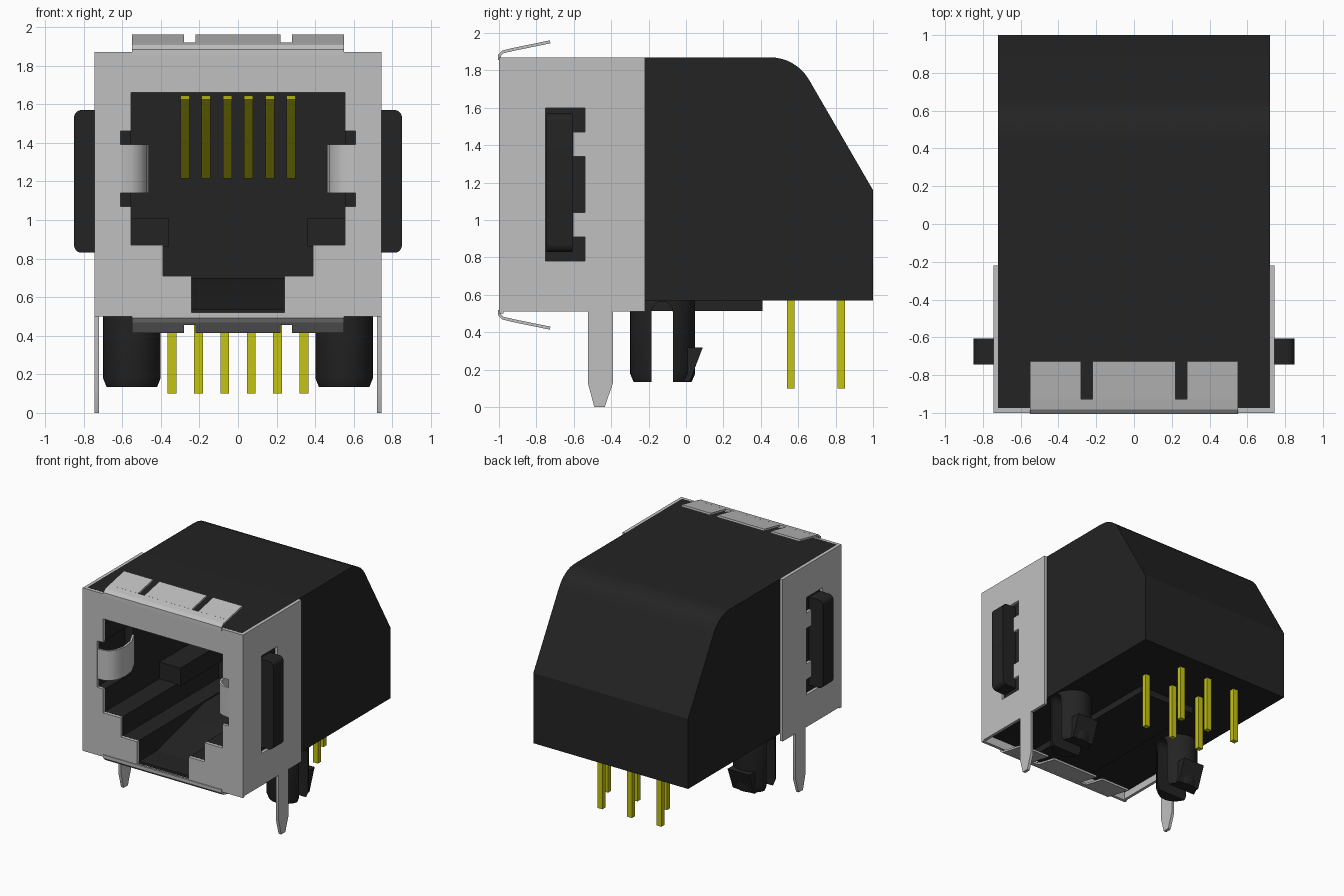
import bpy, bmesh, math
from mathutils import Vector

if "Cube" in bpy.data.objects:
    bpy.data.objects.remove(bpy.data.objects["Cube"])


def material(name, rgb):
    m = bpy.data.materials.new(name)
    m.diffuse_color = (*rgb, 1)
    m.use_nodes = True
    m.node_tree.nodes["Principled BSDF"].inputs["Base Color"].default_value = m.diffuse_color
    return m


BLACK = material("black plastic", (0.017, 0.017, 0.017))
METAL = material("light grey metal", (0.53, 0.53, 0.53))
GOLD = material("yellow gold", (0.55, 0.55, 0.007))


def finish(name, bm, mat):
    bmesh.ops.recalc_face_normals(bm, faces=bm.faces)
    me = bpy.data.meshes.new(name)
    bm.to_mesh(me)
    bm.free()
    ob = bpy.data.objects.new(name, me)
    bpy.context.collection.objects.link(ob)
    if mat:
        me.materials.append(mat)
    return ob


def prism(name, pts, axis, a, b, mat=None):
    """Extrude a 2D outline along an axis from a to b."""
    place = {'X': lambda u, v, d: (d, u, v),
             'Y': lambda u, v, d: (u, d, v),
             'Z': lambda u, v, d: (u, v, d)}[axis]
    bm = bmesh.new()
    lo = [bm.verts.new(place(u, v, a)) for u, v in pts]
    hi = [bm.verts.new(place(u, v, b)) for u, v in pts]
    bm.faces.new(lo)
    bm.faces.new(hi)
    n = len(pts)
    for i in range(n):
        bm.faces.new((lo[i], lo[(i + 1) % n], hi[(i + 1) % n], hi[i]))
    return finish(name, bm, mat)


def rect(u0, u1, v0, v1):
    return [(u0, v0), (u1, v0), (u1, v1), (u0, v1)]


def arc(cu, cv, r, a0, a1, n=8):
    angles = [math.radians(a0 + (a1 - a0) * i / n) for i in range(n + 1)]
    return [(cu + r * math.cos(t), cv + r * math.sin(t)) for t in angles]


def ribbon(path, t):
    """Outline of a bent strip of thickness t along an open path."""
    p = [Vector(q) for q in path]
    other = []
    for i in range(len(p)):
        d = (p[min(i + 1, len(p) - 1)] - p[max(i - 1, 0)]).normalized()
        other.append(p[i] + Vector((-d.y, d.x)) * t)
    return [tuple(q) for q in p] + [tuple(q) for q in reversed(other)]


def cut(ob, *cutters):
    for c in cutters:
        mod = ob.modifiers.new("cut", 'BOOLEAN')
        mod.operation = 'DIFFERENCE'
        mod.object = c
        bpy.context.view_layer.objects.active = ob
        bpy.ops.object.modifier_apply(modifier=mod.name)


def drop(*obs):
    for o in obs:
        bpy.data.objects.remove(o)


def opening(low, notches):
    """Stepped plug opening, symmetric about x = 0."""
    side = [(.24, low), (.24, .71), (.39, .71), (.39, .87), (.555, .87)]
    if notches:
        side += [(.555, 1.07), (.61, 1.07), (.61, 1.46), (.555, 1.46)]
    side.append((.555, 1.66))
    return side + [(-x, z) for x, z in reversed(side)]


# Plastic housing with sloped rear, latch rail below and plug cavity
housing = prism("housing", [(-.974, .57), (1, .57), (1, 1.16)]
                + arc(.45, 1.63, .24, 30, 90) + [(-.974, 1.87)], 'X', -.72, .72, BLACK)
rail = prism("latch_rail", rect(-.97, .41, .515, .6), 'X', -.27, .27, BLACK)
cavity = prism("cavity_cutter", opening(.535, False), 'Y', -1.1, .3)
pocket = prism("pocket_cutter", rect(-.63, .63, 1.06, 1.47), 'Y', -1.1, -.6)
cut(housing, cavity, pocket)
cut(rail, cavity)
drop(cavity, pocket)
prism("latch_ramp", [(-.75, .53), (.31, .53), (.31, .7), (-.1, .7)], 'X', -.245, .245, BLACK)

# Metal front plate
front = prism("front_plate", rect(-.745, .745, .5, 1.87), 'Y', -1, -.975, METAL)
hole = prism("opening_cutter", opening(.515, True), 'Y', -1.1, -.9)
cut(front, hole)
drop(hole)

for s, side in ((1, "right"), (-1, "left")):
    # Side plate with solder leg and toothed window
    plate = prism(side + "_side_plate",
                  [(-1, .51), (-.525, .51), (-.525, .13), (-.49, 0), (-.435, 0),
                   (-.39, .13), (-.39, .51), (-.22, .51), (-.22, 1.87), (-1, 1.87)],
                  'X', s * .72, s * .745, METAL)
    window = prism("window_cutter",
                   [(-.75, .78), (-.54, .78), (-.54, .91), (-.605, .91), (-.605, 1.04),
                    (-.54, 1.04), (-.54, 1.34), (-.605, 1.34), (-.605, 1.47),
                    (-.54, 1.47), (-.54, 1.6), (-.75, 1.6)], 'X', s * .6, s * .9)
    cut(plate, window)
    drop(window)

    # Locking block through the window
    block = [(.7, .83)] + arc(.81, .87, .04, -90, 0, 5) + arc(.81, 1.53, .04, 0, 90, 5) + [(.7, 1.57)]
    prism(side + "_locking_block", [(s * x, z) for x, z in block], 'Y', -.745, -.607, BLACK)

    # Grounding spring bent into the opening
    spring = ribbon([(.612, -.998), (.55, -.992), (.505, -.965), (.475, -.92), (.46, -.84),
                     (.475, -.73), (.53, -.62)], -.018)
    prism(side + "_ground_spring", [(s * x, y) for x, y in spring], 'Z', 1.14, 1.39, METAL)

    # Guide ledge inside the cavity
    prism(side + "_guide_ledge", rect(*sorted((s * .36, s * .57)), .86, 1.01), 'Y', -.25, .31, BLACK)

    # Split snap peg with hook
    bm = bmesh.new()
    prof = [(0, .135), (.145, .135), (.163, .18), (.163, .59), (0, .59)]
    vs = [bm.verts.new((r, 0, z)) for r, z in prof]
    es = [bm.edges.new(e) for e in zip(vs, vs[1:])]
    bmesh.ops.spin(bm, geom=vs + es, axis=(0, 0, 1), cent=(0, 0, 0),
                   angle=math.tau, steps=32, use_duplicate=False)
    bmesh.ops.remove_doubles(bm, verts=bm.verts, dist=.0005)
    for v in bm.verts:
        v.co = (v.co.x * .97 + s * .55, v.co.y * 1.07 - .125, v.co.z)
    peg = finish(side + "_snap_peg", bm, BLACK)
    slot = prism("slot_cutter", [(-.185, .05), (-.07, .05)] + arc(-.1275, .508, .0575, 0, 180),
                 'X', s * .3, s * .8)
    cut(peg, slot)
    drop(slot)
    prism(side + "_peg_hook", [(-.03, .136), (.02, .136), (.09, .32), (-.03, .32)],
          'X', s * .45, s * .65, BLACK)

# Slotted spring tabs above and below the front plate
for name, flip in (("top", lambda z: z), ("bottom", lambda z: 2.375 - z)):
    bend = [(-.99, 1.855), (-.99, 1.878), (-.975, 1.892), (-.925, 1.904)]
    finger = [(-.925, 1.904), (-.725, 1.945)]
    for part, path, x0, x1 in (("bend", bend, -.55, .55), ("left_finger", finger, -.55, -.28),
                               ("middle_finger", finger, -.22, .22),
                               ("right_finger", finger, .28, .55)):
        prism(f"{name}_spring_{part}", [(y, flip(z)) for y, z in ribbon(path, .016)],
              'X', x0, x1, METAL)

# Contacts folded back into the cavity, and staggered solder pins
wire = ribbon([(.31, 1.645), (-.45, 1.645), (-.49, 1.625), (-.46, 1.6), (.2, 1.215)], .02)
for i in range(6):
    x = (i - 2.5) * .11
    prism(f"contact_{i + 1}", wire, 'X', x - .023, x + .023, GOLD)
    x = (i - 2.5) * .137
    y = .83 if i % 2 == 0 else .56
    prism(f"solder_pin_{i + 1}", rect(x - .023, x + .023, y - .02, y + .02), 'Z', .1, .6, GOLD)

# Smooth the curved parts, keep the corners crisp
bpy.ops.object.select_all(action='SELECT')
bpy.context.view_layer.objects.active = housing
bpy.ops.object.shade_smooth_by_angle(angle=math.radians(30))
